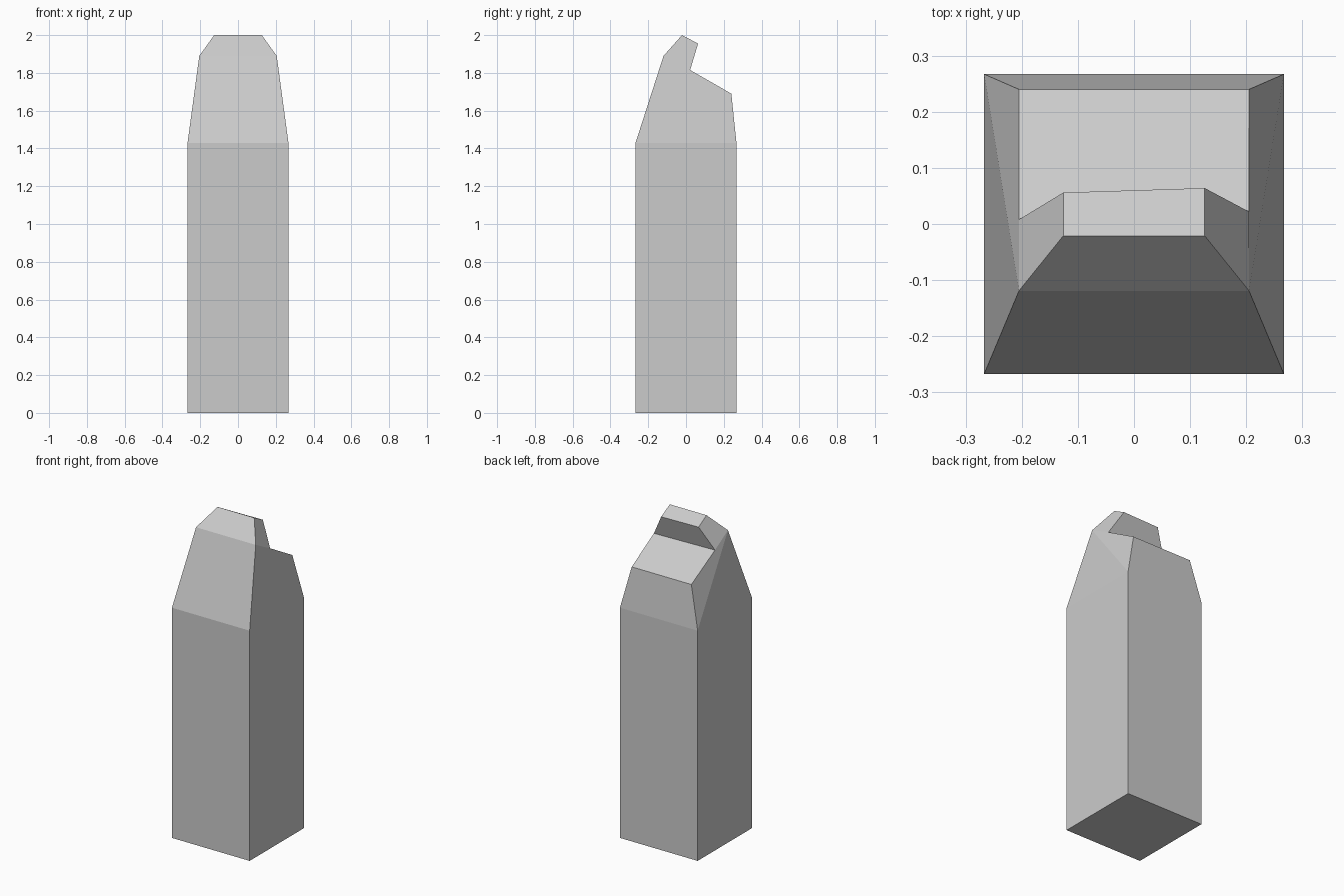
import bpy
import bmesh

cube = bpy.data.objects.get("Cube")
if cube:
    bpy.data.objects.remove(cube, do_unlink=True)

stone = bpy.data.materials.new("pale grey stone")
stone.use_nodes = True
colour = (0.6, 0.6, 0.6, 1)
stone.diffuse_color = colour
stone.node_tree.nodes["Principled BSDF"].inputs["Base Color"].default_value = colour

# Side profile from front foot over the broken tip to back foot:
# half width, y, z, and a small sideways skew of y
profile = [
    (0.267, -0.267, 0.0, 0),
    (0.267, -0.267, 1.43, 0),
    (0.205, -0.119, 1.89, 0),
    (0.126, -0.021, 2.0, 0),
    (0.126, 0.06, 1.955, 0.004),
    (0.205, 0.015, 1.815, 0.007),
    (0.205, 0.24, 1.69, 0),
    (0.267, 0.267, 1.43, 0),
    (0.267, 0.267, 0.0, 0),
]

bm = bmesh.new()
sides = {s: [bm.verts.new((s * w, y + s * skew, z)) for w, y, z, skew in profile]
         for s in (-1, 1)}
left, right = sides[1], sides[-1]

# Front, tip, notch, back and underside as a strip across the model
for i in range(len(profile)):
    j = (i + 1) % len(profile)
    bm.faces.new((right[i], left[i], left[j], right[j]))

# Each flank: upright wall, two tapering facets, chamfer beside the tip
for v in sides.values():
    for ids in ((0, 1, 7, 8), (1, 2, 7), (2, 5, 6, 7), (2, 3, 4, 5)):
        bm.faces.new([v[i] for i in ids])

bmesh.ops.recalc_face_normals(bm, faces=bm.faces)
mesh = bpy.data.meshes.new("stone_pillar")
bm.to_mesh(mesh)
bm.free()
mesh.materials.append(stone)
pillar = bpy.data.objects.new("stone_pillar", mesh)
bpy.context.collection.objects.link(pillar)
